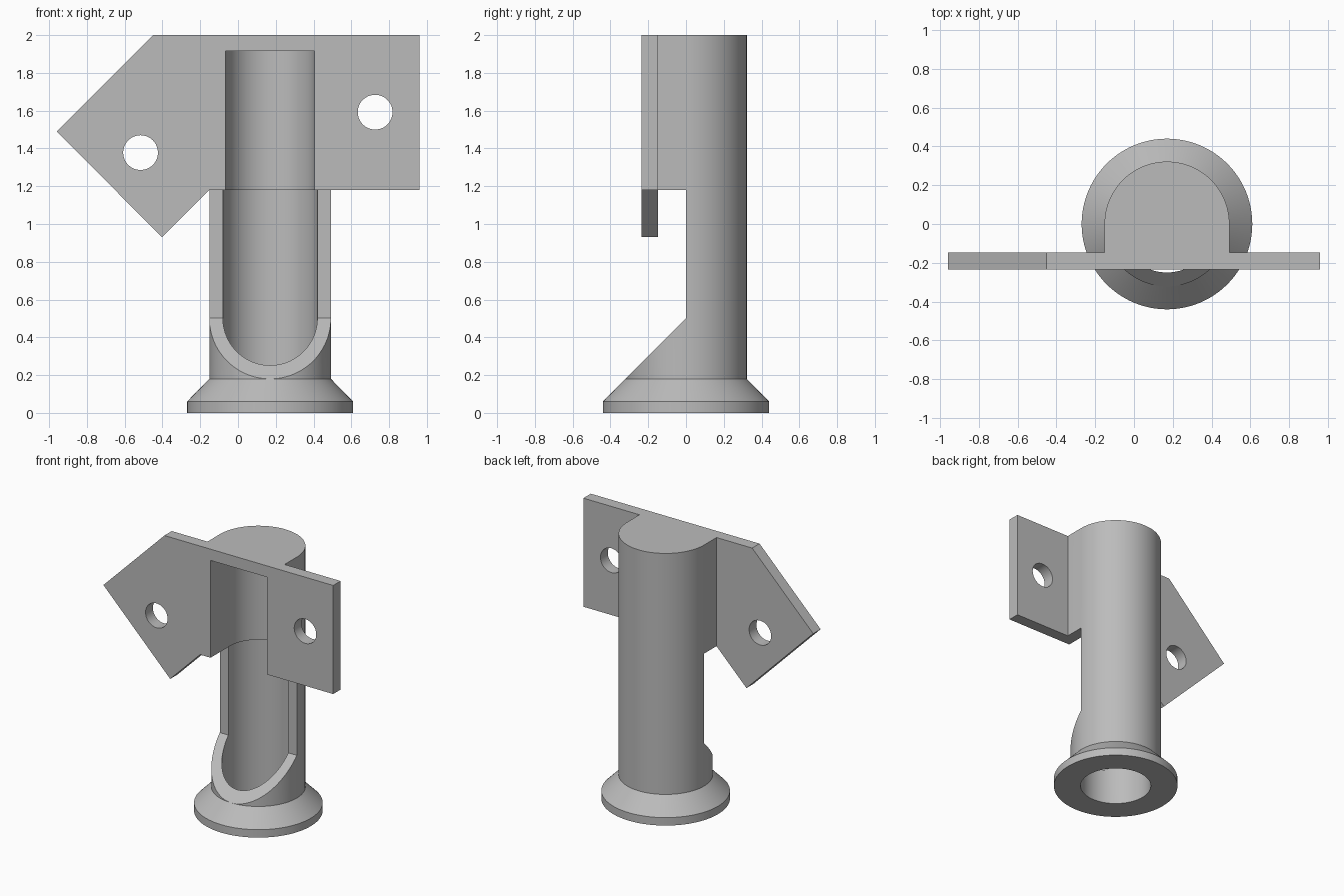
import bpy, bmesh, math
from mathutils import Vector

if "Cube" in bpy.data.objects:
    bpy.data.objects.remove(bpy.data.objects["Cube"])

CX, R_OUT, R_BORE, R_SLOT = 0.17, 0.322, 0.25, 0.235
HEAD_Z, TOP, FRONT, SEG = 1.18, 2.0, -0.235, 96

grey = bpy.data.materials.new("plain grey")
grey.use_nodes = True
colour = (0.5, 0.5, 0.5, 1)
grey.diffuse_color = colour
grey.node_tree.nodes["Principled BSDF"].inputs["Base Color"].default_value = colour


def prism(name, points, direction):
    """Extrude a closed outline of 3D points along a direction."""
    bm = bmesh.new()
    face = bm.faces.new([bm.verts.new(p) for p in points])
    out = bmesh.ops.extrude_face_region(bm, geom=[face])
    moved = [v for v in out["geom"] if isinstance(v, bmesh.types.BMVert)]
    bmesh.ops.translate(bm, vec=Vector(direction), verts=moved)
    return finish(name, bm)


def finish(name, bm):
    bmesh.ops.recalc_face_normals(bm, faces=bm.faces)
    mesh = bpy.data.meshes.new(name)
    bm.to_mesh(mesh)
    bm.free()
    mesh.materials.append(grey)
    obj = bpy.data.objects.new(name, mesh)
    bpy.context.collection.objects.link(obj)
    return obj


def revolve(name, profile):
    """Stack rings of (radius, z) around the tube axis and cap the ends."""
    bm = bmesh.new()
    angles = [math.tau * i / SEG for i in range(SEG)]
    rings = [[bm.verts.new((CX + r * math.cos(a), r * math.sin(a), z)) for a in angles]
             for r, z in profile]
    for low, high in zip(rings, rings[1:]):
        for i in range(SEG):
            j = (i + 1) % SEG
            bm.faces.new((low[i], low[j], high[j], high[i]))
    bm.faces.new(rings[0])
    bm.faces.new(rings[-1])
    return finish(name, bm)


def combine(target, tool, operation):
    bpy.context.view_layer.objects.active = target
    mod = target.modifiers.new(tool.name, "BOOLEAN")
    mod.operation, mod.solver, mod.object = operation, "EXACT", tool
    bpy.ops.object.modifier_apply(modifier=mod.name)
    bpy.data.objects.remove(tool)


# Round post with flared foot
bracket = revolve("post_bracket", [(0.44, 0), (0.44, 0.06), (R_OUT, 0.18), (R_OUT, TOP)])

# Open front with sloping lower lip
side = [(0, 0.502), (-R_OUT, 0.18), (-0.6, 0.18), (-0.6, 2.2), (0, 2.2)]
combine(bracket, prism("front_cutter", [(-0.6, y, z) for y, z in side], (1.6, 0, 0)), "DIFFERENCE")

# Bore through foot and post
combine(bracket, revolve("bore_cutter", [(R_BORE, -0.1), (R_BORE, HEAD_Z)]), "DIFFERENCE")

# Square front of the head
left, right = CX - R_OUT, CX + R_OUT
block = [(left, FRONT), (right, FRONT), (right, 0), (left, 0)]
combine(bracket, prism("head_block", [(x, y, HEAD_Z) for x, y in block],
                       (0, 0, TOP - HEAD_Z)), "UNION")

# Mounting plate with one square wing and one tilted wing
plate = [(-0.96, 1.49), (-0.45, TOP), (0.96, TOP), (0.96, HEAD_Z), (left, HEAD_Z), (-0.402, 0.93)]
combine(bracket, prism("mounting_plate", [(x, FRONT, z) for x, z in plate], (0, 0.088, 0)), "UNION")

# Round-backed slot in the head
arc = [math.pi * i / (SEG // 2) for i in range(SEG // 2 + 1)]
slot = [(CX + R_SLOT * math.cos(a), R_SLOT * math.sin(a)) for a in arc]
slot += [(CX - R_SLOT, -0.5), (CX + R_SLOT, -0.5)]
combine(bracket, prism("slot_cutter", [(x, y, 1.1) for x, y in slot], (0, 0, 0.815)), "DIFFERENCE")

# Screw holes
for x, z in ((-0.516, 1.378), (0.726, 1.592)):
    ring = [(x + 0.092 * math.cos(math.tau * i / 48), -0.4, z + 0.092 * math.sin(math.tau * i / 48))
            for i in range(48)]
    combine(bracket, prism("hole_cutter", ring, (0, 0.32, 0)), "DIFFERENCE")

# Smooth curved walls, keep edges sharp
bpy.ops.object.select_all(action="DESELECT")
bracket.select_set(True)
bpy.context.view_layer.objects.active = bracket
bpy.ops.object.shade_smooth_by_angle(angle=math.radians(25))
